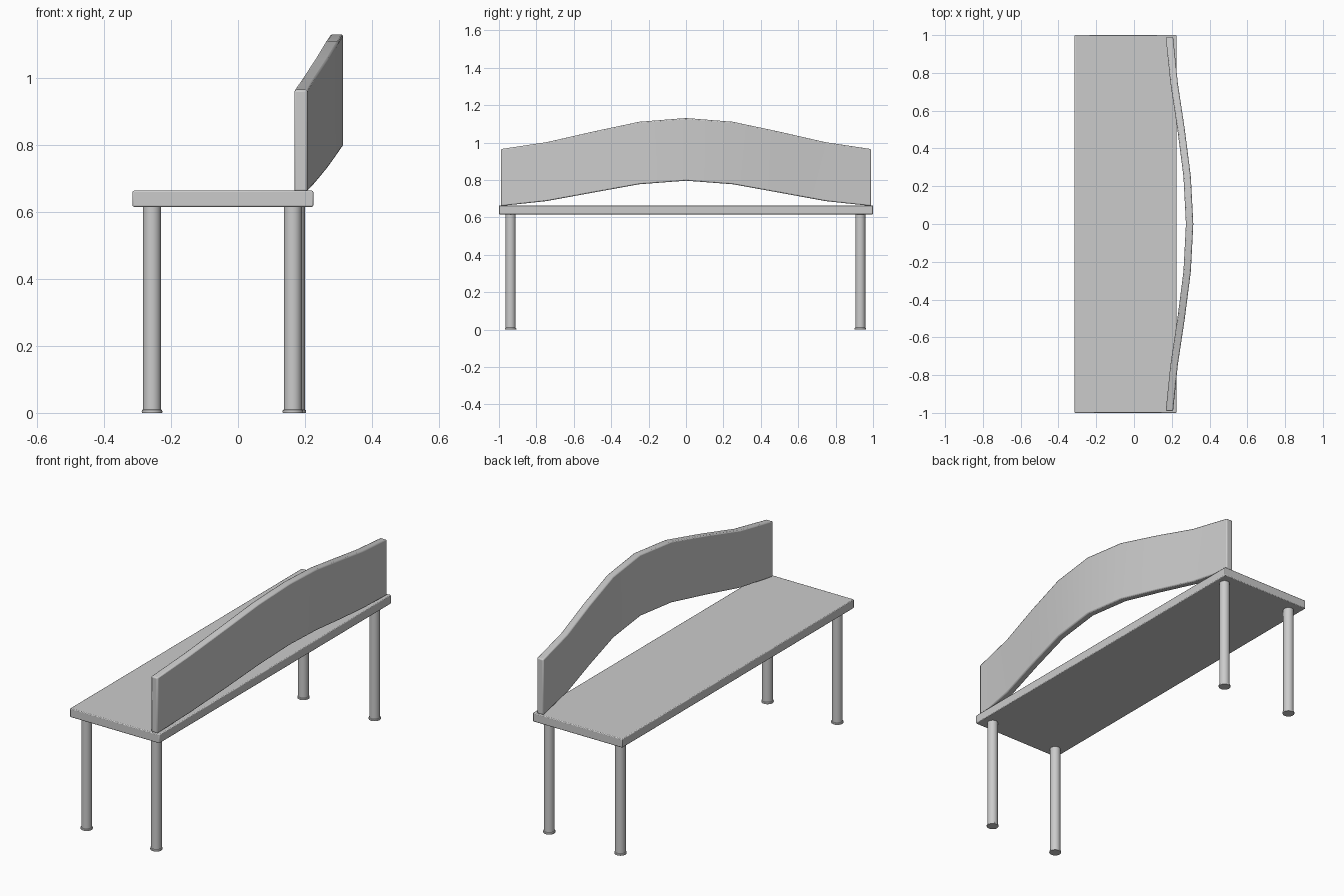
import bpy, bmesh

if "Cube" in bpy.data.objects:
    bpy.data.objects.remove(bpy.data.objects["Cube"])


def finish(name, bm, bevel=0.0, segments=2, limit=0.9):
    bmesh.ops.recalc_face_normals(bm, faces=bm.faces)
    me = bpy.data.meshes.new(name)
    bm.to_mesh(me)
    bm.free()
    ob = bpy.data.objects.new(name, me)
    bpy.context.collection.objects.link(ob)
    if bevel:
        mod = ob.modifiers.new("Bevel", 'BEVEL')
        mod.width, mod.segments = bevel, segments
        mod.limit_method, mod.angle_limit = 'ANGLE', limit
    bpy.ops.object.select_all(action='DESELECT')
    ob.select_set(True)
    bpy.context.view_layer.objects.active = ob
    bpy.ops.object.shade_smooth_by_angle(angle=0.6)
    return ob


def lathe(name, profile, x, y, sides=24):
    # Stack of rings from (radius, height) pairs, capped at both ends
    bm = bmesh.new()
    rings = []
    for r, z in profile:
        res = bmesh.ops.create_circle(bm, segments=sides, radius=r)
        for v in res["verts"]:
            v.co.z = z
        rings.append(res["verts"])
    for a, b in zip(rings, rings[1:]):
        for i in range(sides):
            j = (i + 1) % sides
            bm.faces.new((a[i], a[j], b[j], b[i]))
    bm.faces.new(rings[0])
    bm.faces.new(rings[-1])
    ob = finish(name, bm)
    ob.location = (x, y, 0)


# Seat slab
bm = bmesh.new()
bmesh.ops.create_cube(bm, size=1)
for v in bm.verts:
    v.co.x = -0.045 + v.co.x * 0.54
    v.co.y *= 2
    v.co.z = 0.64 + v.co.z * 0.048
finish("seat", bm, 0.004)

# Four legs, each with a thin foot pad
leg = [(0.030, 0), (0.031, 0.003), (0.030, 0.008), (0.027, 0.010), (0.027, 0.618)]
for name, x, y in (("front_leg_a", -0.257, -0.938), ("front_leg_b", -0.257, 0.932),
                   ("rear_leg_a", 0.164, -0.938), ("rear_leg_b", 0.173, 0.932)):
    lathe(name, leg, x, y)

# Curved backrest: (y, inner x, bottom z, top z) for half, mirrored
half = [(0.25, 0.262, 0.777, 1.111), (0.50, 0.230, 0.732, 1.058),
        (0.745, 0.193, 0.687, 1.002), (0.99, 0.168, 0.661, 0.965)]
stations = [(-y, x, a, b) for y, x, a, b in reversed(half)]
stations += [(0, 0.275, 0.796, 1.131)] + half
bm = bmesh.new()
loops = []
for y, x, lo, hi in stations:
    loops.append([bm.verts.new(c) for c in
                  ((x, y, lo), (x + 0.039, y, lo), (x + 0.039, y, hi), (x, y, hi))])
for a, b in zip(loops, loops[1:]):
    for i in range(4):
        j = (i + 1) % 4
        bm.faces.new((a[i], a[j], b[j], b[i]))
bm.faces.new(loops[0])
bm.faces.new(loops[-1])
finish("backrest", bm, 0.006)
